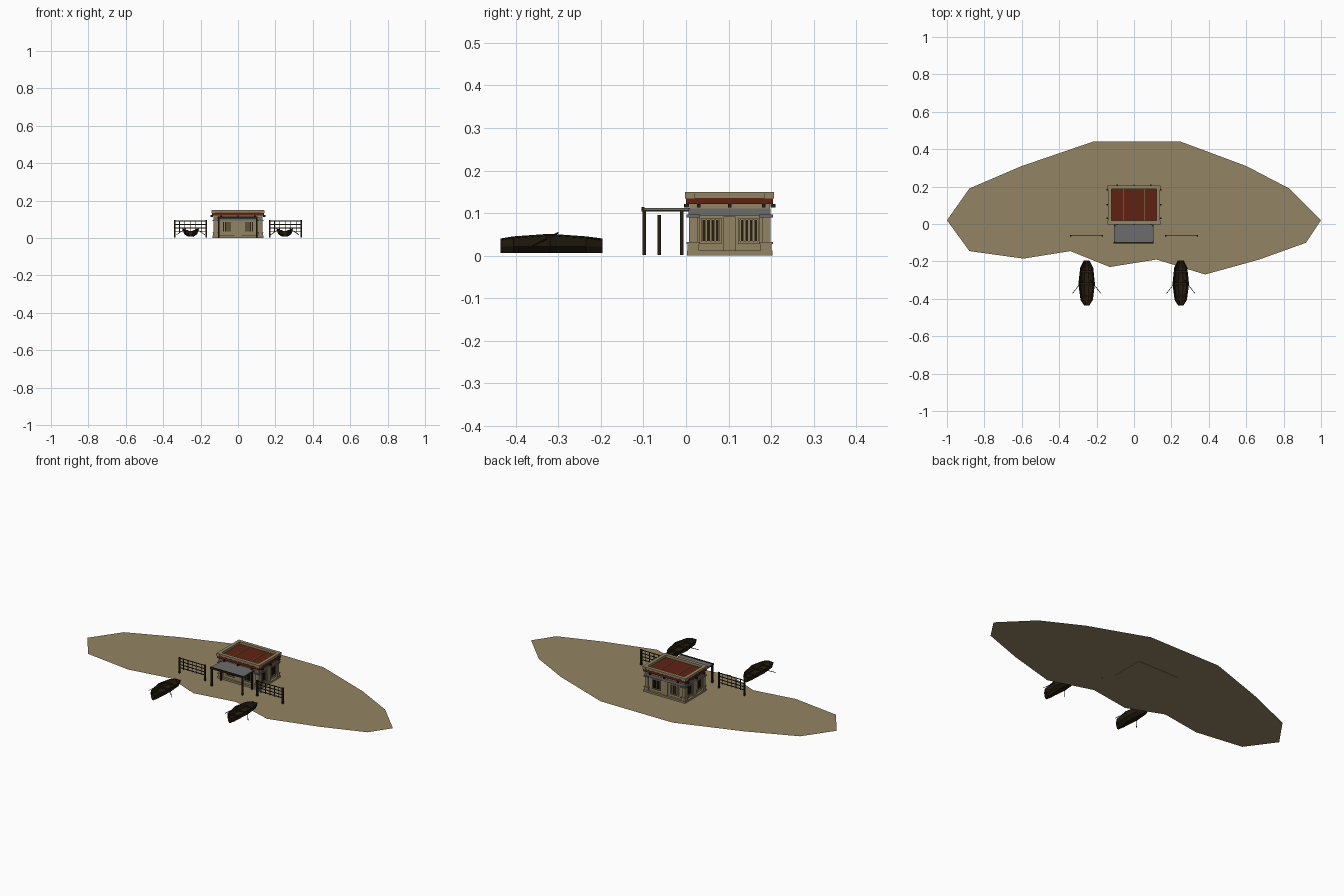
import bpy, bmesh
from mathutils import Vector, Matrix

if "Cube" in bpy.data.objects:
    bpy.data.objects.remove(bpy.data.objects["Cube"])


def material(name, col):
    m = bpy.data.materials.new(name)
    m.diffuse_color = (*col, 1)
    m.use_nodes = True
    m.node_tree.nodes["Principled BSDF"].inputs["Base Color"].default_value = m.diffuse_color
    return m


SAND = material("sand plaster", (0.29, 0.235, 0.125))
WOOD = material("dark wood", (0.019, 0.013, 0.005))
RED = material("red roof", (0.115, 0.016, 0.006))
GREY = material("grey stone", (0.15, 0.15, 0.155))


def finish(bm, name, mat):
    bmesh.ops.recalc_face_normals(bm, faces=bm.faces[:])
    me = bpy.data.meshes.new(name)
    bm.to_mesh(me)
    bm.free()
    me.materials.append(mat)
    ob = bpy.data.objects.new(name, me)
    bpy.context.collection.objects.link(ob)
    return ob


def boxes(name, mat, items):
    """One object from boxes (x0, x1, y0, y1, z0, z1)."""
    bm = bmesh.new()
    for x0, x1, y0, y1, z0, z1 in items:
        M = Matrix.Translation(((x0 + x1) / 2, (y0 + y1) / 2, (z0 + z1) / 2))
        M = M @ Matrix.Diagonal((x1 - x0, y1 - y0, z1 - z0, 1))
        bmesh.ops.create_cube(bm, size=1, matrix=M)
    return finish(bm, name, mat)


def rod(bm, a, b, r):
    a, b = Vector(a), Vector(b)
    q = (b - a).to_track_quat('Z', 'Y').to_matrix().to_4x4()
    bmesh.ops.create_cone(bm, cap_ends=True, segments=6, radius1=r, radius2=r,
                          depth=(b - a).length,
                          matrix=Matrix.Translation((a + b) / 2) @ q)


# sandy shore: one flat outline
shore = [(-1, .02), (-.88, .19), (-.6, .31), (-.22, .44), (.25, .44), (.6, .31),
         (.83, .19), (1, .02), (.92, -.10), (.67, -.19), (.38, -.27), (.12, -.19),
         (-.13, -.23), (-.34, -.145), (-.59, -.185), (-.88, -.145)]
bm = bmesh.new()
face = bm.faces.new([bm.verts.new((x, y, .002)) for x, y in reversed(shore)])
face.normal_flip()
bmesh.ops.triangulate(bm, faces=[face])
ground = finish(bm, "sand_ground", SAND)
if ground.data.polygons[0].normal.z < 0:
    ground.data.flip_normals()

# house: plinth, walls, corner piers and friezes
Y0, Y1, X = 0.0, .205, .138
YC = (Y0 + Y1) / 2


def ring(m, t, z0, z1):
    """Four wall strips, inset m from the house outline, t thick."""
    x, a, b = X - m, Y0 + m, Y1 - m
    return [(-x, x, a, a + t, z0, z1), (-x, x, b - t, b, z0, z1),
            (-x, -x + t, a + t, b - t, z0, z1), (x - t, x, a + t, b - t, z0, z1)]


boxes("plinth", SAND, [(-X + .002, X - .002, .002, .203, 0, .012)])
boxes("house_walls", SAND, [(-.124, .124, .014, .191, .01, .122)])
piers, caps = [], []
for sx in (-1, 1):
    for y in (.017, .188):
        cx = sx * .121
        for h, z0, z1 in ((.013, .012, .03), (.01, .03, .092)):
            piers.append((cx - h, cx + h, y - h, y + h, z0, z1))
        piers.append((cx - .016, cx + .016, y - .016, y + .016, .028, .032))
        caps.append((cx - .016, cx + .016, y - .016, y + .016, .09, .097))
# middle piers between the windows of the sides and back
for x in (-.125, .125):
    piers.append((x - .005, x + .005, YC - .014, YC + .014, .012, .092))
piers.append((-.016, .016, .19, .196, .012, .092))
boxes("wall_piers", SAND, piers)
boxes("pier_capitals", GREY, caps)
boxes("grey_frieze", GREY, ring(.006, .02, .094, .111))
boxes("upper_frieze", SAND, ring(.008, .02, .111, .122))

# windows: frame strips and vertical bars on all four walls
frames, bars = [], []


def window(axis, wall, sign, c, w):
    def put(lst, u0, u1, z0, z1, d):
        v = sorted((wall - sign * .002, wall + sign * d))
        lst.append((u0, u1, *v, z0, z1) if axis == 'x' else (*v, u0, u1, z0, z1))
    put(frames, c - w - .005, c + w + .005, .084, .089, .005)
    put(frames, c - w - .005, c + w + .005, .028, .034, .006)
    for s in (-1, 1):
        put(frames, c + s * (w + .0025) - .0025, c + s * (w + .0025) + .0025, .034, .084, .005)
    for i in range(4):
        u = c - w + 2 * w * (i + .5) / 4
        put(bars, u - .0032, u + .0032, .034, .085, .003)


for s in (-1, 1):
    for c in (-.06, .06):
        window('x', .014 if s < 0 else .191, s, c, .023)
    for c in (.058, .148):
        window('y', s * .124, s, c, .021)
boxes("window_frames", SAND, frames)
boxes("window_bars", WOOD, bars)
boxes("door_panel", SAND, [(-.02, .02, .01, .016, .012, .08)])

# roof: red slab, brackets, parapet with corner blocks and battens
boxes("roof_slab", RED, [(-X, X, Y0, Y1, .121, .136)])
boxes("roof_brackets", WOOD,
      [(s * .14 - .007, s * .14 + .007, y - .004, y + .004, .113, .122)
       for s in (-1, 1) for y in (.03, YC, .183)]
      + [(x - .004, x + .004, y - .006, y + .006, .113, .122)
         for x in (-.09, 0, .09) for y in (.001, .204)])
boxes("parapet", SAND, ring(.001, .016, .136, .147)
      + [(sx * .13 - .011, sx * .13 + .011, y - .011, y + .011, .134, .147)
         for sx in (-1, 1) for y in (.009, .196)])
boxes("parapet_coping", SAND, ring(-.002, .02, .146, .15))
boxes("roof_battens", SAND, [(x - .002, x + .002, .015, .19, .135, .138)
                             for x in (-.057, .057)])

# porch: grey canopy on wooden posts
boxes("porch_roof", GREY, [(-.107, .103, -.1, .012, .107, .112)])
boxes("porch_posts", WOOD, [(x - .004, x + .004, y - .004, y + .004, .002, .112)
                            for x in (-.103, .099) for y in (-.098, -.01)])
boxes("porch_beams", WOOD, [(-.109, .105, -.104, -.097, .104, .115),
                            (-.107, -.1, -.1, .01, .104, .109),
                            (.096, .103, -.1, .01, .104, .109)])

# net-drying fences on both sides
for side, x0 in (("left", -.342), ("right", .166)):
    x1 = x0 + .175
    parts = [(x - .004, x + .004, -.067, -.059, .002, .096) for x in (x0 + .004, x1 - .004)]
    parts += [(x0, x1, -.065, -.061, z - .0018, z + .0018) for z in (.035, .053, .072, .091)]
    parts += [(x - .0015, x + .0015, -.065, -.062, .028, .092)
              for x in [x0 + .175 * i / 6 for i in range(1, 6)]]
    boxes(side + "_net_fence", WOOD, parts)

# rowing boats: lofted open hulls with ribs, seats and oars
STATIONS = [(-.435, .012, .038), (-.405, .031, .043), (-.32, .042, .049),
            (-.235, .033, .043), (-.197, .014, .038)]
for side, bx in (("left", -.253), ("right", .25)):
    bm = bmesh.new()
    rows = []
    for y, w, top in STATIONS:
        sec = [(-w, top), (-w * .8, .022), (-w * .3, .008),
               (w * .3, .008), (w * .8, .022), (w, top)]
        rows.append([bm.verts.new((bx + u, y, z)) for u, z in sec])
    for r0, r1 in zip(rows, rows[1:]):
        for i in range(5):
            bm.faces.new((r0[i], r0[i + 1], r1[i + 1], r1[i]))
    for r in (rows[0], rows[-1]):
        bm.faces.new(r)
    hull = finish(bm, side + "_boat_hull", WOOD)
    sol = hull.modifiers.new("planking", 'SOLIDIFY')
    sol.thickness, sol.offset = .003, 0
    boxes(side + "_boat_seats", WOOD, [(bx - w, bx + w, y - .006, y + .006, .03, .034)
                                       for y, w in ((-.385, .03), (-.32, .036), (-.255, .03))])
    bm = bmesh.new()
    for (y, w, t), (y2, w2, t2) in zip(STATIONS, STATIONS[1:]):
        for s in (-1, 1):  # gunwale rails
            rod(bm, (bx + s * w, y, t), (bx + s * w2, y2, t2), .0025)
    for y, w, t in STATIONS[1:4]:
        for s in (-1, 1):  # ribs
            rod(bm, (bx + s * w, y, t), (bx + s * w * .8, y, .022), .0022)
            rod(bm, (bx + s * w * .8, y, .022), (bx + s * w * .3, y, .008), .0022)
    finish(bm, side + "_boat_rails", WOOD)
    bm = bmesh.new()
    for s in (-1, 1):
        rod(bm, (bx + s * .02, -.30, .054), (bx + s * .075, -.37, .018), .0018)
    finish(bm, side + "_boat_oars", WOOD)
